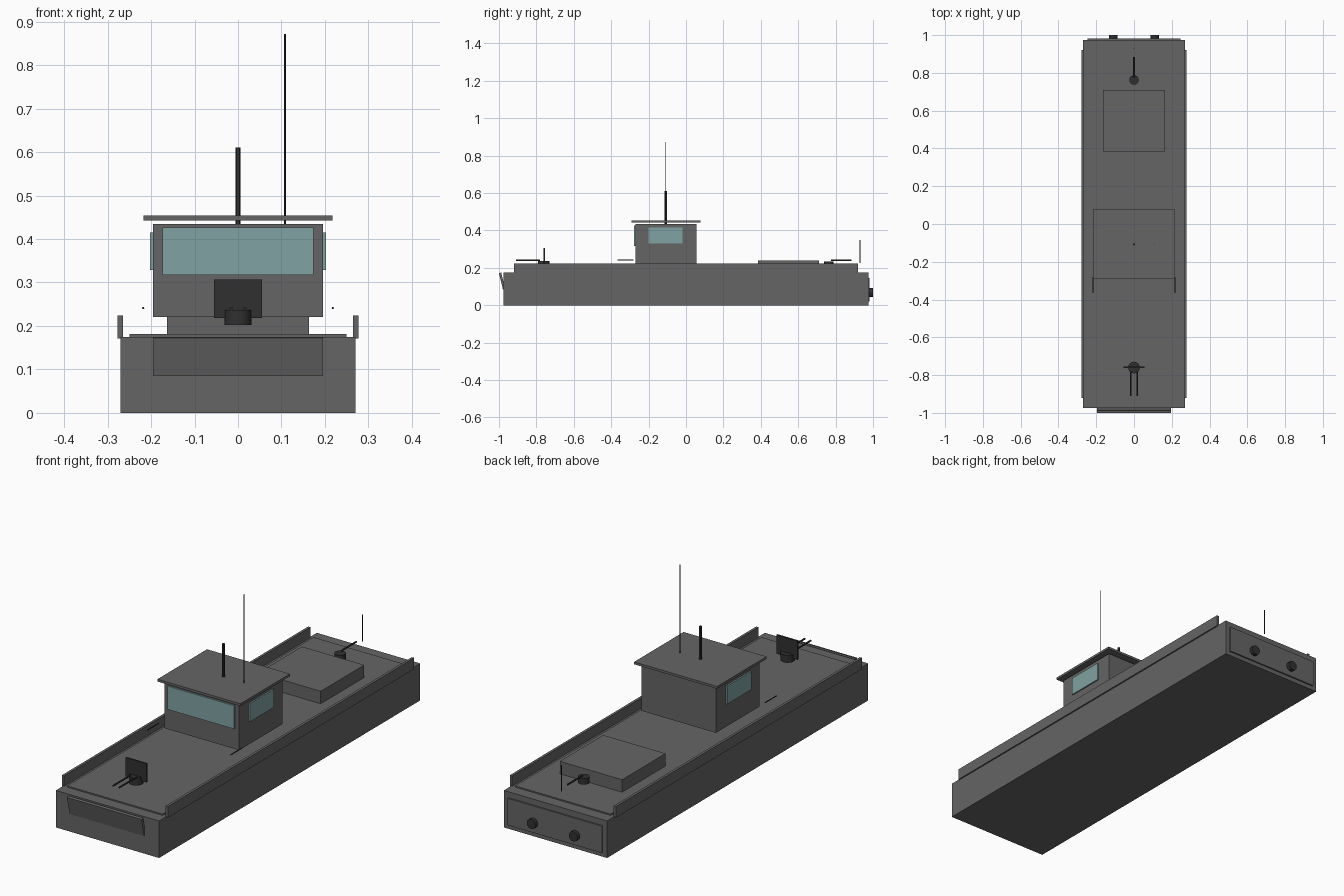
import bpy, bmesh
from mathutils import Vector

if "Cube" in bpy.data.objects:
    bpy.data.objects.remove(bpy.data.objects["Cube"])


def material(name, color):
    m = bpy.data.materials.new(name)
    m.diffuse_color = color
    m.use_nodes = True
    m.node_tree.nodes["Principled BSDF"].inputs["Base Color"].default_value = m.diffuse_color
    return m


GREY = material("hull_grey", (0.13, 0.13, 0.13, 1))
DARK = material("dark_metal", (0.03, 0.03, 0.03, 1))
GLASS = material("window_glass", (0.22, 0.36, 0.36, 1))


def finish(name, bm, mat):
    bmesh.ops.recalc_face_normals(bm, faces=bm.faces)
    me = bpy.data.meshes.new(name)
    bm.to_mesh(me)
    bm.free()
    me.materials.append(mat)
    ob = bpy.data.objects.new(name, me)
    bpy.context.collection.objects.link(ob)
    return ob


def box(name, x, y, z, mat=GREY):
    """Box from (min, max) ranges."""
    bm = bmesh.new()
    bmesh.ops.create_cube(bm, size=1)
    for v in bm.verts:
        v.co = Vector([(r[0] + r[1]) / 2 + c * (r[1] - r[0])
                       for r, c in zip((x, y, z), v.co)])
    return finish(name, bm, mat)


def rod(name, a, b, r, sides=12, mat=DARK):
    """Cylinder between two points."""
    a, b = Vector(a), Vector(b)
    bm = bmesh.new()
    bmesh.ops.create_cone(bm, cap_ends=True, segments=sides,
                          radius1=r, radius2=r, depth=(b - a).length)
    bm.transform((b - a).to_track_quat('Z', 'Y').to_matrix().to_4x4())
    bmesh.ops.translate(bm, verts=bm.verts, vec=(a + b) / 2)
    ob = finish(name, bm, mat)
    bpy.context.view_layer.objects.active = ob
    ob.select_set(True)
    bpy.ops.object.shade_smooth_by_angle()
    ob.select_set(False)
    return ob


def extrude_x(name, profile, half, mat=GREY):
    """Side profile (y, z) extruded across the beam."""
    bm = bmesh.new()
    f = bm.faces.new([bm.verts.new((-half, y, z)) for y, z in profile])
    new = bmesh.ops.extrude_face_region(bm, geom=[f])["geom"]
    bmesh.ops.translate(bm, vec=(2 * half, 0, 0),
                        verts=[v for v in new if isinstance(v, bmesh.types.BMVert)])
    return finish(name, bm, mat)


# Hull, deck, bow ramp and stern plate
box("hull", (-.27, .27), (-.975, .975), (0, .175))
box("deck", (-.25, .25), (-.92, .92), (.174, .181))
extrude_x("bow_ramp", [(-.988, .175), (-1, .172), (-.979, .085), (-.967, .088)], .195)
box("stern_plate", (-.247, .247), (.97, .982), (.02, .147))

# Wheelhouse, roof, windows and cargo hatch
box("wheelhouse", (-.195, .195), (-.27, .055), (.22, .435))
box("roof", (-.217, .217), (-.292, .078), (.443, .454))
box("front_window", (-.174, .174), (-.277, -.268), (.317, .427), GLASS)
box("cargo_hatch", (-.163, .163), (.385, .71), (.18, .24))

# Mirrored parts
for s, side in ((-1, "left"), (1, "right")):
    box(side + "_bulwark", sorted((s * .265, s * .277)), (-.92, .92), (.171, .224))
    box(side + "_window", sorted((s * .194, s * .202)), (-.2, -.02), (.329, .415), GLASS)
    rod(side + "_side_barrel", (s * .218, -.365, .241), (s * .218, -.28, .241), .0025)
    rod(side + "_bow_barrel", (s * .016, -.91, .24), (s * .016, -.78, .24), .004)
    rod(side + "_water_jet", (s * .11, .97, .068), (s * .11, 1, .068), .023)

# Mast, aerial and flag staff
rod("mast", (0, -.108, .435), (0, -.108, .61), .006)
rod("aerial", (.108, -.108, .435), (.108, -.108, .872), .002, 8)
rod("flag_staff", (0, .93, .225), (0, .93, .35), .0025, 8)

# Bow mount with shield, and stern mount
rod("bow_mount", (0, -.76, .202), (0, -.76, .237), .031, 16)
box("bow_shield", (-.055, .055), (-.763, -.755), (.218, .307), DARK)
rod("stern_mount", (0, .763, .205), (0, .763, .233), .025, 16)
rod("stern_barrel", (0, .775, .24), (0, .885, .24), .004)
